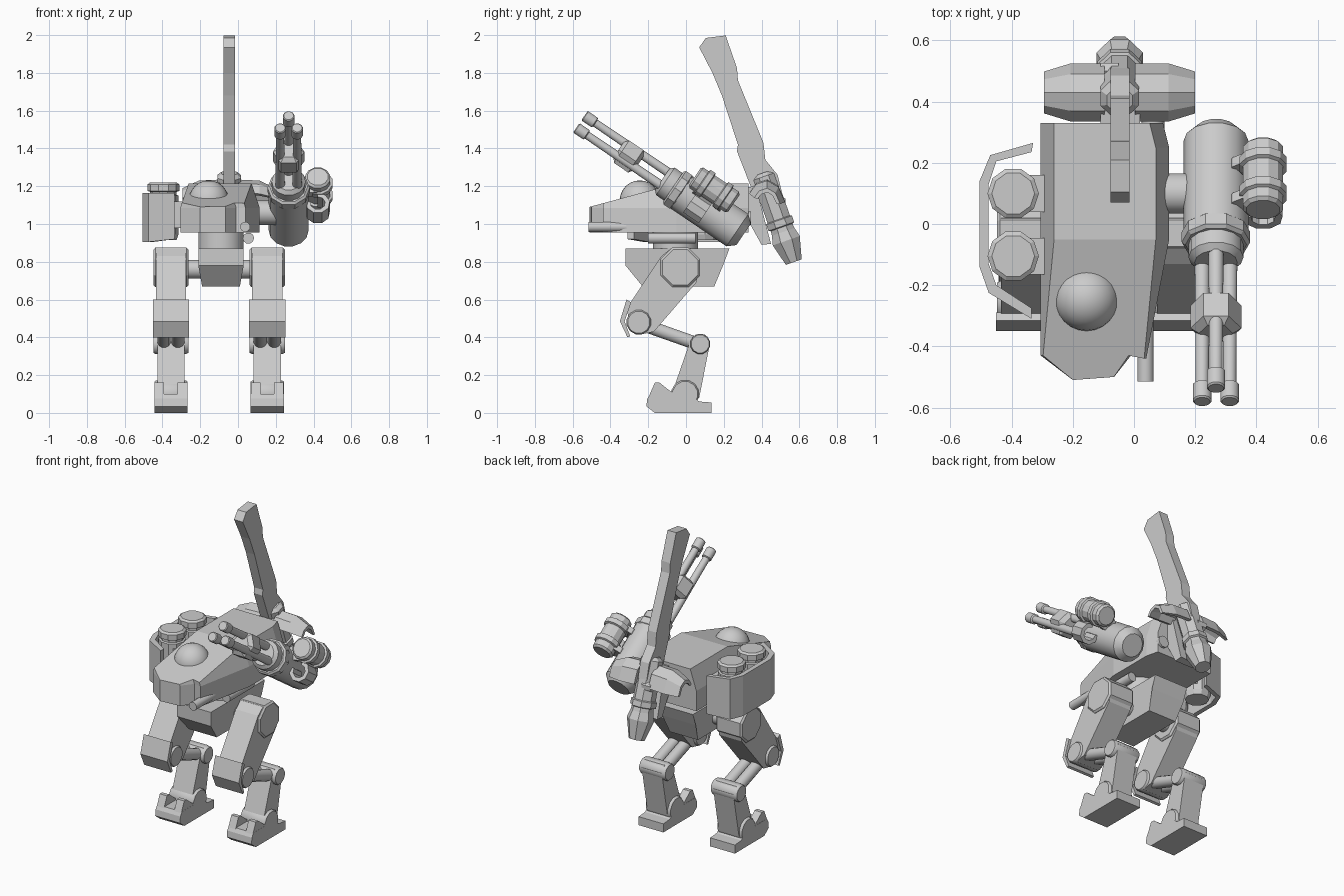
import bpy, bmesh, math
from mathutils import Vector

if "Cube" in bpy.data.objects:
    bpy.data.objects.remove(bpy.data.objects["Cube"])

grey = bpy.data.materials.new("light grey")
grey.diffuse_color = (0.6, 0.6, 0.6, 1)
grey.use_nodes = True
grey.node_tree.nodes["Principled BSDF"].inputs["Base Color"].default_value = grey.diffuse_color


def finish(name, bm, smooth=False):
    bmesh.ops.recalc_face_normals(bm, faces=bm.faces)
    me = bpy.data.meshes.new(name)
    bm.to_mesh(me)
    bm.free()
    me.materials.append(grey)
    ob = bpy.data.objects.new(name, me)
    bpy.context.collection.objects.link(ob)
    if smooth:
        bpy.ops.object.select_all(action='DESELECT')
        bpy.context.view_layer.objects.active = ob
        ob.select_set(True)
        bpy.ops.object.shade_smooth_by_angle(angle=math.radians(40))
    return ob


def loft(name, rings, smooth=False, caps=True):
    bm = bmesh.new()
    vs = [[bm.verts.new(p) for p in r] for r in rings]
    n = len(vs[0])
    for a, b in zip(vs, vs[1:]):
        for i in range(n):
            bm.faces.new((a[i], a[(i + 1) % n], b[(i + 1) % n], b[i]))
    if caps:
        bm.faces.new(vs[0])
        bm.faces.new(vs[-1])
    return finish(name, bm, smooth)


def prism(name, pts, x0, x1):
    """side profile in (y, z) extruded across x"""
    return loft(name, [[(x, y, z) for y, z in pts] for x in (x0, x1)])


def turned(name, start, axis, prof, n=16, smooth=True, turn=0.5):
    """profile of (distance, radius) turned around an axis"""
    axis = Vector(axis).normalized()
    start = Vector(start)
    u = axis.cross((1, 0, 0)) if abs(axis.x) < 0.9 else Vector((0, 1, 0))
    u.normalize()
    v = axis.cross(u)
    rings = []
    for s, r in prof:
        angs = [2 * math.pi * (i + turn) / n for i in range(n)]
        rings.append([start + axis * s + (u * math.cos(a) + v * math.sin(a)) * r for a in angs])
    return loft(name, rings, smooth)


def rod(name, p0, p1, r, n=16, smooth=True):
    d = Vector(p1) - Vector(p0)
    return turned(name, p0, d, [(0, r), (d.length, r)], n, smooth)


# Hull: straight walls, chamfered shoulders, sloping nose
outline = [(-.305, .33), (.095, .33), (.115, .25), (.115, -.05), (.04, -.44),
           (-.01, -.43), (-.065, -.5), (-.2, -.51), (-.305, -.43), (-.305, -.05)]
low, mid, top = [], [], []
for x, y in outline:
    zt = 1.215 + min(0, y + .05) * .27
    inset = max(0, zt - 1.09) * .35 * (1 if x < -.1 else -1)
    low.append((x, y, .955))
    mid.append((x, y, min(1.085, zt - .005)))
    top.append((x + inset, y, zt))
bm = bmesh.new()
L, M, T = [[bm.verts.new(p) for p in r] for r in (low, mid, top)]
for a, b in ((L, M), (M, T)):
    for i in range(10):
        j = (i + 1) % 10
        bm.faces.new((a[i], a[j], b[j], b[i]))
bm.faces.new(L)
bm.faces.new([T[i] for i in (0, 1, 2, 3, 9)])
bm.faces.new(T[3:10])
finish("hull", bm)

# Sensor dome
bm = bmesh.new()
bmesh.ops.create_uvsphere(bm, u_segments=24, v_segments=12, radius=.106)
bmesh.ops.translate(bm, verts=bm.verts, vec=(-.155, -.245, 1.125))
finish("dome", bm, True)

# Waist, pelvis and hip axle
rod("waist", (-.09, -.055, .86), (-.09, -.055, .96), .122)
pelvis = [(-.32, .87), (.23, .87), (.2, .79), (.15, .67), (-.23, .67), (-.32, .78)]
loft("pelvis", [[(-.09 + s * (.12 if z > .7 else .1), y, z) for y, z in pelvis] for s in (-1, 1)])
rod("hip_axle", (-.3, -.03, .76), (.1, -.03, .76), .05)

# Small guns under the nose
rod("chin_gun", (.038, -.515, .985), (.038, -.1, .985), .027, 12)
rod("belly_gun", (.055, -.2, .925), (.055, .05, .925), .03, 10)
rod("rear_peg", (.062, .2, 1.03), (.062, .345, 1.03), .037, 10)

# Legs
hip, knee, heel, ankle = (-.03, .77), (-.25, .48), (.075, .365), (-.005, .1)
for side, cx in (("left", -.355), ("right", .155)):
    def pin(name, c, half, r, n):
        turned(side + name, (cx - half, *c), (1, 0, 0),
               [(0, r * .9), (.01, r), (2 * half - .01, r), (2 * half, r * .9)], n, n > 8)
    pin("_hip", hip, .093, .113, 8)
    pin("_knee_pin", knee, .093, .066, 12)
    pin("_heel_pin", heel, .093, .054, 12)
    pin("_ankle_pin", ankle, .088, .075, 12)
    prism(side + "_thigh", [(-.08, .87), (.02, .87), (.07, .76), (.055, .69), (-.17, .43),
                            (-.24, .415), (-.305, .45), (-.31, .56), (-.13, .83)], cx - .08, cx + .08)
    prism(side + "_knee_guard", [(-.315, .6), (-.35, .485), (-.31, .4), (-.295, .405),
                                 (-.325, .485), (-.29, .585)], cx - .096, cx + .096)
    # paired struts between knee and heel
    for dx in (-.037, .037):
        rod(side + "_strut", (cx + dx, -.25, .475), (cx + dx, .075, .36), .036, 12)
    prism(side + "_shin", [(.02, .375), (.05, .415), (.1, .415), (.128, .375), (.07, .08),
                           (-.07, .08), (-.065, .13)], cx - .072, cx + .072)
    prism(side + "_foot", [(-.21, .035), (-.205, .075), (-.19, .1), (-.08, .1), (.02, .1),
                           (.07, .06), (.135, .055), (.135, 0), (-.165, 0)], cx - .088, cx + .088)
    # raised toe claws either side of a notch
    for s in (-1, 1):
        prism(side + "_toe", [(-.2, .08), (-.165, .16), (-.14, .16), (-.09, .12), (-.04, .09)],
              cx + s * .036, cx + s * .087)

# Left pod: curved shield around two drums
arc = [(-.33, .265), (-.47, .225), (-.505, .14), (-.505, -.14), (-.475, -.225), (-.335, -.31)]
inner = [(-.335, .235), (-.45, .205), (-.475, .13), (-.475, -.13), (-.45, -.2), (-.335, -.275)]
ring = arc + inner[::-1]
loft("pod_shield", [[(x, y, .905 + (.015 if x > -.4 else 0)) for x, y in ring],
                    [(x, y, 1.165) for x, y in ring]])
for y in (.1, -.105):
    turned("pod_drum", (-.395, y, .915), (0, 0, 1),
           [(0, .07), (.03, .08), (.235, .08), (.24, .07), (.255, .07), (.26, .084),
            (.295, .084), (.305, .07)], 10, False)
    prism("pod_link", [(y - .06, .98), (y + .06, .98), (y + .06, 1.12), (y - .06, 1.12)], -.39, -.29)

# Right arm cannon, tilted upward
rod("arm_joint", (.1, .1, 1.06), (.2, .1, 1.06), .067)
d = Vector((0, -.828, .561))
up = Vector((0, .561, .828))
side_x = Vector((1, 0, 0))
rear = Vector((.268, .305, .945))
turned("cannon_body", rear, d, [(0, .07), (.04, .106), (.41, .106), (.415, .09), (.5, .09), (.52, .07)], 14)
turned("cannon_collar", rear, d, [(.39, .1), (.4, .112), (.44, .112), (.45, .1)], 10, False)
turned("barrel_clamp", rear, d, [(.67, .05), (.69, .083), (.78, .083), (.8, .055)], 6, False)
for dx, du in ((-.045, -.03), (.045, -.03), (0, .048)):
    turned("barrel", rear + side_x * dx + up * du, d,
           [(.45, .026), (.98, .022), (.985, .031), (1.045, .031), (1.05, .026)], 12)

# Sighting drum and its curved bracket
drum = Vector((.422, .15, 1.18))
turned("sight_drum", drum - d * .125, d,
       [(0, .055), (.012, .068), (.05, .068), (.055, .08), (.085, .08), (.09, .068),
        (.165, .068), (.17, .08), (.2, .08), (.205, .068), (.24, .068), (.25, .056)], 12, False)
angles = [math.radians(a) for a in range(-190, 91, 40)]
hook = [(.065, a) for a in angles] + [(.04, a) for a in reversed(angles)]
centre = drum - up * .13 + d * .02
loft("bracket", [[centre + d * s + side_x * r * math.cos(a) + up * r * math.sin(a)
                  for r, a in hook] for s in (-.05, .05)])
for s in (-.07, .07):
    loft("sight_mount", [[drum + d * (s + e) + side_x * a + up * b
                          for a, b in ((-.13, -.09), (0, -.07), (0, .06), (-.1, -.01))]
                         for e in (-.018, .018)])

# Back blade
blade = [(.21, 1.998), (.105, 1.985), (.07, 1.935), (.14, 1.8), (.19, 1.68), (.275, 1.42),
         (.27, 1.385), (.35, 1.18), (.43, 1.14), (.51, 1.16), (.485, 1.26), (.42, 1.34),
         (.41, 1.43), (.275, 1.76), (.27, 1.825)]
prism("blade", blade, -.077, -.015)

# Hilt and pommel
turned("hilt", (-.047, .405, 1.27), (0, .33, -.94),
       [(0, .045), (.02, .068), (.26, .068), (.265, .078), (.3, .078), (.305, .066),
        (.33, .068), (.38, .082), (.5, .048)], 8, False)
rod("hilt_bolt", (-.11, .5, 1.12), (-.05, .5, 1.12), .03, 6, False)

# Blade mount behind the hull
prism("blade_mount", [(.28, 1.19), (.37, 1.2), (.45, .895), (.4, .89), (.3, 1.07)], -.11, .02)

# Arched guards either side of the hilt
guard = [(.335, 1.165), (.37, 1.215), (.43, 1.235), (.49, 1.2), (.525, 1.12),
         (.5, 1.12), (.47, 1.18), (.43, 1.205), (.385, 1.19), (.36, 1.155)]
for s in (-1, 1):
    rings = []
    for off, k, drop in ((.05, 1, 0), (.16, 1, .005), (.247, .72, .03)):
        rings.append([(-.047 + s * off, .43 + (y - .43) * k, 1.18 + (z - 1.18) * k - drop) for y, z in guard])
    loft("hilt_guard", rings)
